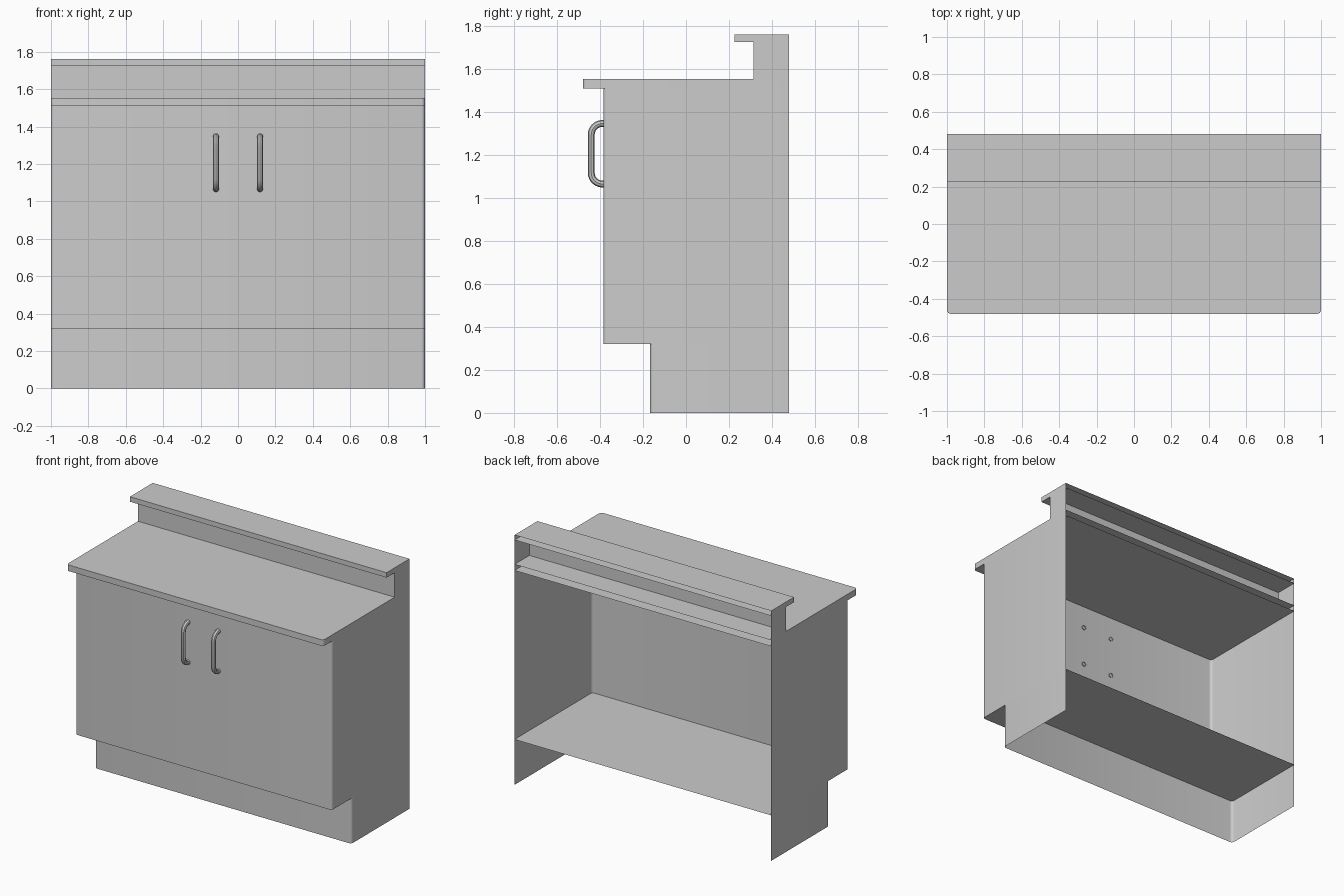
import bpy, bmesh
from math import sin, cos, pi, radians

if "Cube" in bpy.data.objects:
    bpy.data.objects.remove(bpy.data.objects["Cube"])

BACK = 0.48


def finish(obj):
    bpy.ops.object.select_all(action='DESELECT')
    obj.select_set(True)
    bpy.context.view_layer.objects.active = obj
    bpy.ops.object.shade_smooth_by_angle(angle=radians(40))


def shell(name, front, z0, z1, radius=0.0, bottom=False, top=False):
    """U-shaped thin wall, open at the back, with optional floor and lid."""
    if radius:
        arc = [(1 - radius + radius * cos(a), front + radius - radius * sin(a))
               for a in (i * pi / 8 for i in range(5))]
    else:
        arc = [(1, front)]
    right = [(1, BACK)] + arc
    outline = [(-x, y) for x, y in right] + right[::-1]
    bm = bmesh.new()
    low = [bm.verts.new((x, y, z0)) for x, y in outline]
    high = [bm.verts.new((x, y, z1)) for x, y in outline]
    for i in range(len(outline) - 1):
        bm.faces.new((low[i], low[i + 1], high[i + 1], high[i]))
    if bottom:
        bm.faces.new(low[::-1])
    if top:
        bm.faces.new(high)
    mesh = bpy.data.meshes.new(name)
    bm.to_mesh(mesh)
    bm.free()
    obj = bpy.data.objects.new(name, mesh)
    bpy.context.collection.objects.link(obj)
    finish(obj)


def handle(name, x):
    """Bent tube pull with open ends going into the door."""
    y_in, y_out, z0, z1, r = -0.379, -0.441, 1.065, 1.347, 0.052
    pts = [(y_in, z0)]
    for i in range(7):
        a = i * pi / 12
        pts.append((y_out + r - r * sin(a), z0 + r - r * cos(a)))
    pts += [(y, z0 + z1 - z) for y, z in reversed(pts)]
    curve = bpy.data.curves.new(name, 'CURVE')
    curve.dimensions = '3D'
    curve.bevel_depth = 0.016
    curve.bevel_resolution = 2
    spline = curve.splines.new('POLY')
    spline.points.add(len(pts) - 1)
    for p, (y, z) in zip(spline.points, pts):
        p.co = (x, y, z, 1)
    obj = bpy.data.objects.new(name, curve)
    bpy.context.collection.objects.link(obj)
    bpy.ops.object.select_all(action='DESELECT')
    obj.select_set(True)
    bpy.context.view_layer.objects.active = obj
    bpy.ops.object.convert(target='MESH')
    finish(bpy.context.object)


# Recessed plinth, open underneath
shell("plinth", -0.167, 0.0, 0.32, 0.02)
# Cabinet body with its floor
shell("cabinet_body", -0.385, 0.32, 1.51, 0.02, bottom=True)
# Overhanging countertop
shell("countertop", -0.48, 1.51, 1.553, 0.02, bottom=True, top=True)
# Raised back wall and the ledge on it
shell("back_riser", 0.315, 1.553, 1.725)
shell("top_ledge", 0.225, 1.725, 1.76, bottom=True, top=True)
# Door pulls
for side, x in (("left", -0.118), ("right", 0.118)):
    handle(side + "_handle", x)
